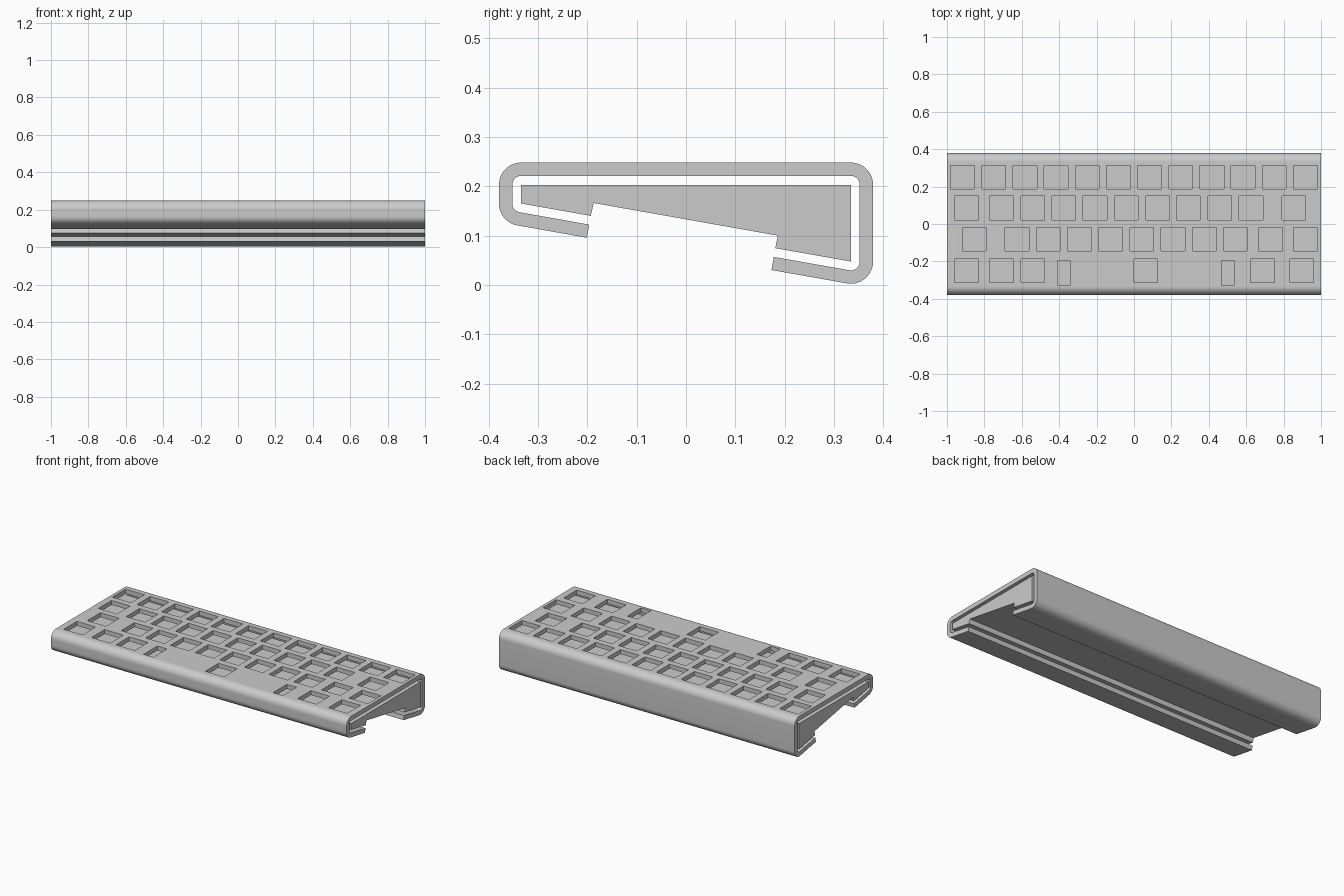
import bpy, bmesh, math
from mathutils import Vector, Matrix

default = bpy.data.objects.get("Cube")
if default:
    bpy.data.objects.remove(default, do_unlink=True)

grey = bpy.data.materials.new("plain_grey")
grey.use_nodes = True
colour = (0.6, 0.6, 0.6, 1)
grey.diffuse_color = colour
grey.node_tree.nodes["Principled BSDF"].inputs["Base Color"].default_value = colour

UNIT = 1 / 6          # key pitch
TILT = -100           # direction the sloped underside faces, in degrees


def to_object(bm, name):
    bmesh.ops.recalc_face_normals(bm, faces=bm.faces)
    mesh = bpy.data.meshes.new(name)
    bm.to_mesh(mesh)
    bm.free()
    mesh.materials.append(grey)
    obj = bpy.data.objects.new(name, mesh)
    bpy.context.collection.objects.link(obj)
    return obj


def extrude_profile(name, points):
    """Extrude a (y, z) outline across the full width."""
    bm = bmesh.new()
    face = bm.faces.new([bm.verts.new((-1, y, z)) for y, z in points])
    result = bmesh.ops.extrude_face_region(bm, geom=[face])
    verts = [v for v in result["geom"] if isinstance(v, bmesh.types.BMVert)]
    bmesh.ops.translate(bm, verts=verts, vec=(2, 0, 0))
    return to_object(bm, name)


# Wedge core: corners and the ends of the two bottom lips
front_low, front_top = (-0.334, 0.165), (-0.334, 0.203)
back_top, back_low = (0.334, 0.203), (0.334, 0.0475)
front_lip, back_lip = (-0.193, 0.140), (0.181, 0.0745)
core = extrude_profile("wedge_core", [
    front_low, front_top, back_top, back_low,
    back_lip, (0.186, 0.100), (-0.187, 0.166), front_lip])


# Wrapped shell: constant offsets around the core
def offset_path(distance, steps=14):
    corners = [(front_lip, 260, 260), (front_low, 260, 180), (front_top, 180, 90),
               (back_top, 90, 0), (back_low, 0, TILT), (back_lip, TILT, TILT)]
    path = []
    for (y, z), start, end in corners:
        count = steps if start != end else 0
        for i in range(count + 1):
            a = math.radians(start + (end - start) * i / max(count, 1))
            path.append((y + distance * math.cos(a), z + distance * math.sin(a)))
    return path


shell = extrude_profile("wrapped_shell", offset_path(0.045) + offset_path(0.018)[::-1])

# Key openings: centres in key units from the left edge, one list per row
rows = [
    (0.25, [0.5 + i for i in range(12)]),
    (0.085, [0.625] + [1.75 + i for i in range(9)] + [11.125]),
    (-0.082, [0.875] + [2.25 + i for i in range(8)] + [10.375, 11.5]),
    (-0.25, [0.625, 1.75, 2.75, 6.375, 10.125, 11.375]),
]
openings = [(u * UNIT - 1, y, 0.127, 0.127) for y, row in rows for u in row]
# Narrow stabiliser slots beside the space bar
openings += [(0.0625 + side * 0.438, -0.262, 0.066, 0.132) for side in (-1, 1)]

bm = bmesh.new()
for x, y, width, depth in openings:
    place = Matrix.Translation(Vector((x, y, 0.24))) @ Matrix.Diagonal((width, depth, 0.06, 1))
    bmesh.ops.create_cube(bm, size=1, matrix=place)
cutter = to_object(bm, "key_cutter")
cutter.hide_render = True

cut = shell.modifiers.new("key_openings", "BOOLEAN")
cut.operation = "DIFFERENCE"
cut.solver = "EXACT"
cut.object = cutter
bpy.ops.object.select_all(action="DESELECT")
bpy.context.view_layer.objects.active = shell
shell.select_set(True)
bpy.ops.object.modifier_apply(modifier=cut.name)
bpy.data.objects.remove(cutter, do_unlink=True)

# Smooth the rounded bends, keep the cut edges crisp
bpy.ops.object.shade_smooth_by_angle(angle=math.radians(30))
